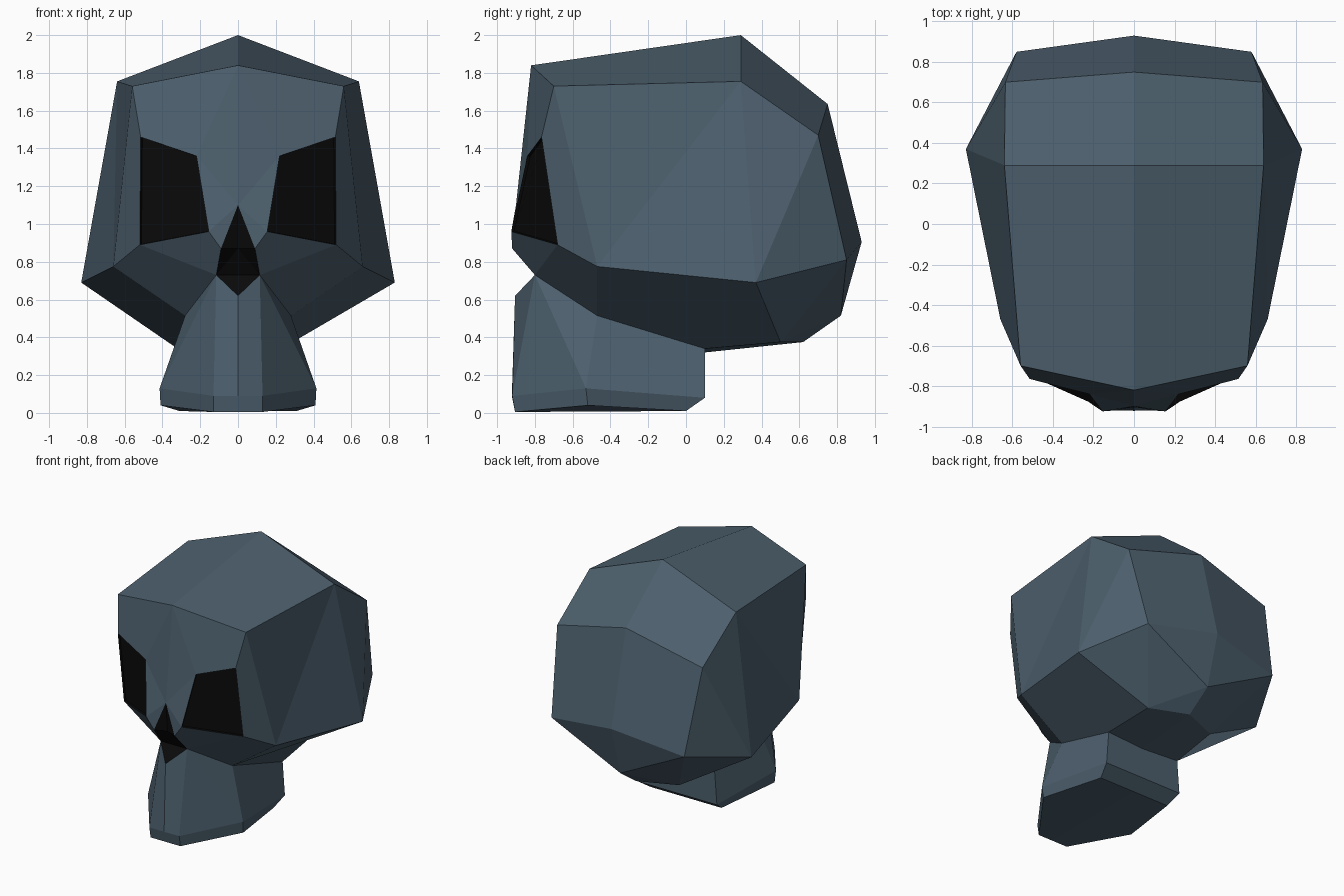
import bpy, bmesh

if "Cube" in bpy.data.objects:
    bpy.data.objects.remove(bpy.data.objects["Cube"])

def material(name, rgb):
    m = bpy.data.materials.new(name)
    m.diffuse_color = (*rgb, 1)
    m.use_nodes = True
    m.node_tree.nodes["Principled BSDF"].inputs["Base Color"].default_value = m.diffuse_color
    return m

# Key points of the right half, one group per region
cranium = dict(
    brow=(0, -.82, 1.84), temple=(.56, -.70, 1.73),
    crown=(0, .29, 2.0), crown_side=(.64, .29, 1.755),
    rear=(0, .75, 1.635), rear_side=(.635, .70, 1.47),
    back=(0, .93, .905), back_side=(.58, .85, .81),
    nape=(0, .82, .515), base=(0, .62, .375), base_side=(.29, .50, .375),
    widest=(.83, .37, .69), cheek=(.66, -.47, .775))
face = dict(
    eye_a=(.515, -.765, 1.46), eye_b=(.22, -.84, 1.36),
    eye_c=(.155, -.925, .96), eye_d=(.52, -.68, .89),
    nose_top=(0, -.90, 1.10), nose_side=(.09, -.92, .87),
    nose_low=(.115, -.80, .73), nose_tip=(0, -.905, .62),
    nose_in=(0, -.88, .87), nose_floor=(0, -.80, .73))
jaw = dict(
    hinge=(.28, -.47, .515), neck=(.32, .10, .34), neck_mid=(0, .10, .32),
    jaw_side=(.415, -.53, .13), jaw_front=(.13, -.92, .09), jaw_mid=(0, -.922, .09),
    jaw_back=(.34, .10, .08), jaw_back_mid=(0, .10, .08),
    foot_side=(.41, -.52, .04), foot_front=(.13, -.905, .005), foot_mid=(0, -.905, .005),
    foot_back=(.31, 0, .01), foot_back_mid=(0, 0, .01))
points = {**cranium, **face, **jaw}

bm = bmesh.new()

def build_half(sign):
    v = {n: bm.verts.new((x * sign, y, z)) for n, (x, y, z) in points.items()}

    def poly(names, index=0):
        f = bm.faces.new([v[n] for n in names.split()])
        f.material_index = index

    def strip(first, second):
        a, b = first.split(), second.split()
        for i in range(len(a) - 1):
            poly(" ".join((a[i], a[i + 1], b[i + 1], b[i])))

    def fan(centre, rim, index=0):
        r = rim.split()
        for p, q in zip(r, r[1:]):
            poly(" ".join((centre, p, q)), index)

    # Cranium: roof strip, side wall, underside
    strip("brow crown rear back", "temple crown_side rear_side back_side")
    fan("crown_side", "temple cheek widest rear_side")
    fan("widest", "rear_side back_side base_side")
    fan("nape", "back back_side base_side base")
    poly("base base_side neck neck_mid")
    poly("cheek hinge neck base_side widest")
    # Face: forehead, cheek and nose bridge around the sockets
    strip("brow temple", "eye_b eye_a")
    strip("temple cheek", "eye_a eye_d")
    fan("nose_top", "brow eye_b eye_c nose_side")
    strip("eye_c eye_d", "nose_side nose_low")
    poly("eye_d nose_low hinge cheek")
    # Upper jaw: walls, chamfer and sole
    fan("jaw_side", "jaw_front nose_low hinge")
    strip("hinge neck neck_mid", "jaw_side jaw_back jaw_back_mid")
    poly("nose_tip jaw_mid jaw_front nose_low")
    strip("jaw_mid jaw_front jaw_side jaw_back jaw_back_mid",
          "foot_mid foot_front foot_side foot_back foot_back_mid")
    poly("foot_mid foot_front foot_side foot_back foot_back_mid")
    # Eye and nose sockets
    poly("eye_a eye_b eye_c eye_d", 1)
    fan("nose_in", "nose_top nose_side nose_low nose_floor", 1)
    poly("nose_low nose_floor nose_tip", 1)

# Both halves joined into one closed shell
for sign in (1, -1):
    build_half(sign)
bmesh.ops.remove_doubles(bm, verts=bm.verts, dist=.0005)
bmesh.ops.recalc_face_normals(bm, faces=bm.faces)

# Sink the eye sockets slightly
eyes = [f for f in bm.faces
        if f.material_index == 1 and abs(f.calc_center_median().x) > .2]
bmesh.ops.inset_individual(bm, faces=eyes, thickness=.004, depth=-.015)

mesh = bpy.data.meshes.new("skull")
bm.to_mesh(mesh)
bm.free()
mesh.materials.append(material("slate bone", (.073, .115, .153)))
mesh.materials.append(material("socket black", (.003, .003, .003)))
skull = bpy.data.objects.new("skull", mesh)
bpy.context.collection.objects.link(skull)
